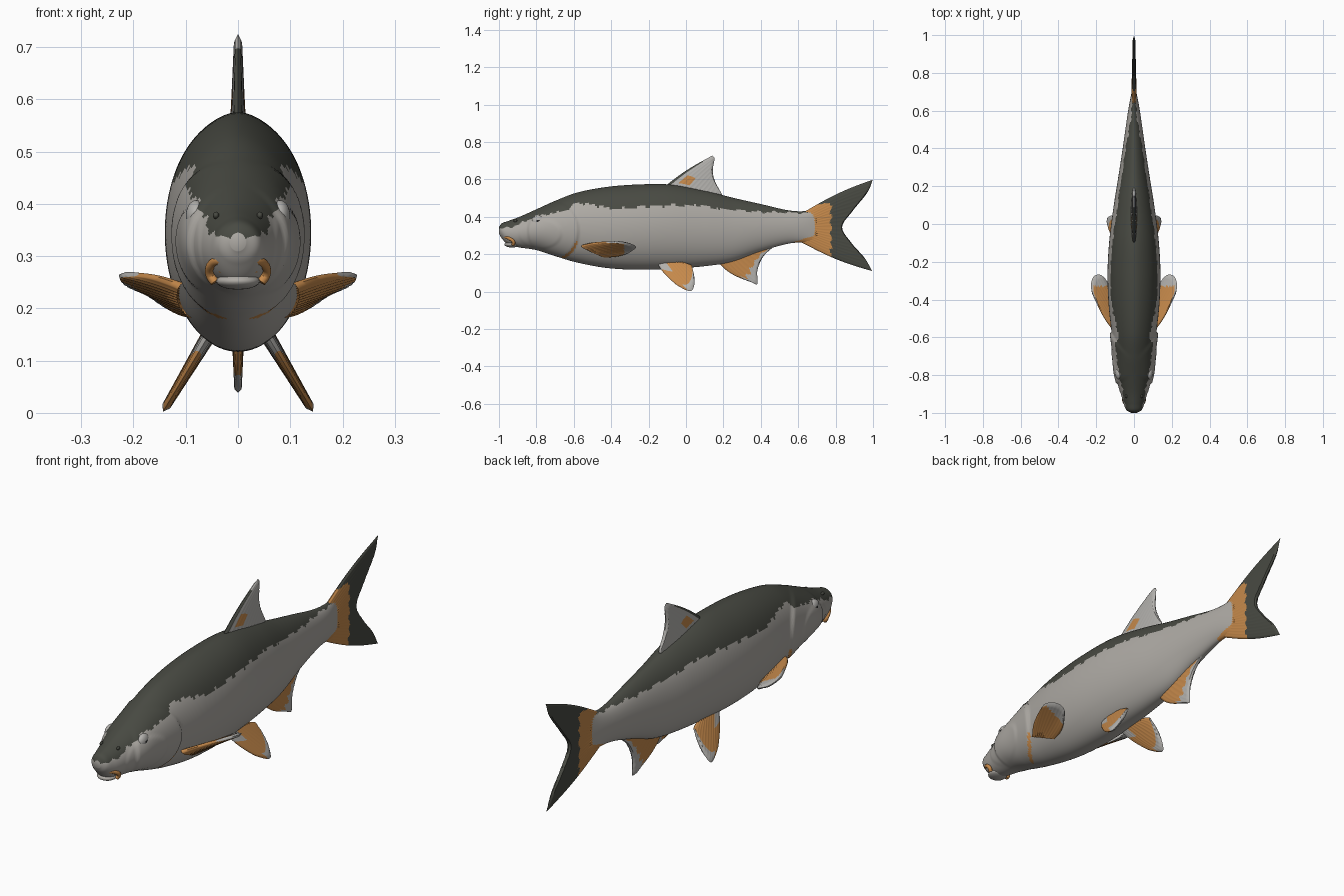
import bpy, bmesh, math
from mathutils import Vector

if "Cube" in bpy.data.objects:
    bpy.data.objects.remove(bpy.data.objects["Cube"])

COLOURS = {
    "dark_olive": (0.065, 0.068, 0.055),
    "silver_grey": (0.42, 0.40, 0.37),
    "fin_orange": (0.56, 0.25, 0.07),
    "fin_grey": (0.45, 0.44, 0.42),
    "pupil_black": (0.02, 0.02, 0.02),
}
MATS = []
for name, rgb in COLOURS.items():
    m = bpy.data.materials.new(name)
    m.use_nodes = True
    m.diffuse_color = (*rgb, 1)
    bsdf = m.node_tree.nodes["Principled BSDF"]
    bsdf.inputs["Base Color"].default_value = (*rgb, 1)
    bsdf.inputs["Roughness"].default_value = 0.6
    MATS.append(m)
DARK, SILVER, ORANGE, GREY, BLACK = range(5)


def spline(pts, t):
    """Point at t (0..1) on a smooth curve through pts."""
    pts = [Vector(p) for p in pts]
    f = min(max(t, 0), 1) * (len(pts) - 1)
    i = min(int(f), len(pts) - 2)
    f -= i
    p1, p2 = pts[i], pts[i + 1]
    p0 = pts[i - 1] if i else p1 * 2 - p2
    p3 = pts[i + 2] if i + 2 < len(pts) else p2 * 2 - p1
    return 0.5 * (2 * p1 + (p2 - p0) * f + (2 * p0 - 5 * p1 + 4 * p2 - p3) * f * f
                  + (3 * p1 - p0 - 3 * p2 + p3) * f ** 3)


def level(pts, y):
    """Straight interpolation of height along y."""
    for (a, za), (b, zb) in zip(pts, pts[1:]):
        if y <= b:
            return za + (zb - za) * max(0, (y - a) / (b - a))
    return pts[-1][1]


def finish(name, bm, mirror=False, angle=50):
    bmesh.ops.recalc_face_normals(bm, faces=bm.faces)
    me = bpy.data.meshes.new(name)
    bm.to_mesh(me)
    bm.free()
    for m in MATS:
        me.materials.append(m)
    ob = bpy.data.objects.new(name, me)
    bpy.context.collection.objects.link(ob)
    if mirror:
        ob.modifiers.new("Mirror", "MIRROR").use_mirror_merge = False
    bpy.ops.object.select_all(action="DESELECT")
    ob.select_set(True)
    bpy.context.view_layer.objects.active = ob
    bpy.ops.object.shade_smooth_by_angle(angle=math.radians(angle))


# Body: stations of (y, top, bottom, half width)
STATIONS = [
    (-1.0, 0.345, 0.31, 0.015), (-0.985, 0.365, 0.285, 0.04), (-0.95, 0.378, 0.25, 0.055),
    (-0.89, 0.40, 0.236, 0.072), (-0.8, 0.44, 0.222, 0.094), (-0.7, 0.485, 0.19, 0.104),
    (-0.58, 0.53, 0.155, 0.118), (-0.42, 0.56, 0.126, 0.135), (-0.25, 0.573, 0.117, 0.14),
    (-0.08, 0.572, 0.122, 0.13), (0.1, 0.54, 0.136, 0.107), (0.25, 0.502, 0.16, 0.083),
    (0.4, 0.468, 0.215, 0.06), (0.54, 0.436, 0.255, 0.04), (0.63, 0.43, 0.262, 0.026),
    (0.7, 0.445, 0.25, 0.012), (0.73, 0.445, 0.25, 0.004),
]
BACK_LINE = [(-1.0, 0.335), (-0.93, 0.345), (-0.85, 0.38), (-0.8, 0.405), (-0.7, 0.42),
             (-0.63, 0.44), (-0.59, 0.475), (-0.5, 0.467), (-0.4, 0.442), (-0.1, 0.46),
             (0.05, 0.463), (0.2, 0.44), (0.4, 0.425), (0.7, 0.42)]


def gill(y, z):
    """Distance from the gill cover's centre; 1 is its rim."""
    return math.hypot((y + 0.71) / 0.14, (z - 0.325) / 0.16)


def body_colour(c):
    edge = level(BACK_LINE, c.y) + 0.004 * math.sin(c.y * 70) + 0.003 * math.sin(c.y * 163)
    if c.y > 0.69 or (c.y > 0.58 and c.z < 0.3 - (0.69 - c.y) * 0.3):
        return ORANGE
    if 0.92 < gill(c.y, c.z) < 1.02 and c.y > -0.66 and 0.18 < c.z < 0.27:
        return ORANGE
    return DARK if c.z > edge else SILVER


RINGS, SIDES = 240, 96
bm = bmesh.new()
rings = []
for i in range(RINGS + 1):
    y, top, bot, w = spline(STATIONS, i / RINGS)
    mid, half = (top + bot) / 2, (top - bot) / 2
    ring = []
    for k in range(SIDES):
        a = 2 * math.pi * k / SIDES
        x, z = w * math.cos(a), mid + half * math.sin(a)
        x *= 1 - 0.15 * max(0, math.sin(a)) ** 8
        # Raised gill cover and a shallow cheek plate
        x *= 1 + 0.09 * min(1, max(0, (1 - gill(y, z)) / 0.08))
        r = math.hypot((y + 0.78) / 0.12, (z - 0.31) / 0.085)
        x *= 1 + 0.035 * min(1, max(0, (1 - r) / 0.12))
        ring.append(bm.verts.new((x, y, z)))
    rings.append(ring)
for a, b in zip(rings, rings[1:]):
    for k in range(SIDES):
        n = (k + 1) % SIDES
        f = bm.faces.new((a[k], a[n], b[n], b[k]))
        f.material_index = body_colour(f.calc_center_median())
for ring, col in ((rings[0], SILVER), (rings[-1], ORANGE)):
    bm.faces.new(ring).material_index = col
finish("body", bm, angle=60)


def fin(name, base, tip, thick, rule, mirror=False, bow=0.0, cols=36, rows=16):
    """Ribbed, round-edged blade stretched from a base curve to a tip curve."""
    b0, b1 = Vector(base[0]), Vector(base[-1])
    out = spline(tip, 0.5) - spline(base, 0.5)
    nrm = (b1 - b0).cross(out).normalized()
    bm = bmesh.new()
    for side in (1, -1):
        grid = []
        for i in range(cols + 1):
            u = i / cols
            p, q = spline(base, u), spline(tip, u)
            line = []
            for j in range(rows + 1):
                v = j / rows
                spread = (b0 - b1).normalized() * bow * (1 - 2 * u) * math.sin(math.pi * v)
                t = thick * (1 - 0.45 * v) * math.sin(math.pi * u) ** 0.3 if 0 < i < cols else 0
                t *= 0 if j == rows else (0.88 if i % 3 == 0 else 1)
                line.append(bm.verts.new(p.lerp(q, v) + spread + nrm * t * side))
            grid.append(line)
        for i in range(cols):
            for j in range(rows):
                f = bm.faces.new((grid[i][j], grid[i + 1][j], grid[i + 1][j + 1], grid[i][j + 1]))
                f.material_index = rule((i + 0.5) / cols, (j + 0.5) / rows,
                                        f.calc_center_median())
    bmesh.ops.remove_doubles(bm, verts=bm.verts, dist=1e-5)
    finish(name, bm, mirror)


def flat(*pts):
    return [(0, y, z) for y, z in pts]


# Forked tail with an orange root
fin("tail_fin", flat((0.63, 0.425), (0.65, 0.38), (0.65, 0.345), (0.65, 0.31), (0.62, 0.262)),
    flat((0.998, 0.598), (0.97, 0.53), (0.89, 0.43), (0.835, 0.345), (0.885, 0.26),
         (0.955, 0.18), (0.995, 0.11)), 0.016,
    lambda u, v, c: ORANGE if c.y < 0.775 + 0.006 * math.sin(u * 40)
    and c.z < 0.475 - (0.78 - c.y) * 0.1 else DARK, bow=0.014, cols=60, rows=40)


# Dorsal fin, dark along its leading edge
def dorsal_colour(u, v, c):
    if u < 0.06 and v < 0.8:
        return DARK
    return ORANGE if 0.15 < v < 0.36 and 0.14 < u < 0.32 else GREY


fin("dorsal_fin", flat((-0.11, 0.565), (0.0, 0.55), (0.09, 0.53), (0.165, 0.505)),
    flat((0.14, 0.727), (0.152, 0.71), (0.143, 0.645), (0.155, 0.59), (0.19, 0.525)), 0.016,
    dorsal_colour, bow=0.012)

# Anal fin
fin("anal_fin", flat((0.17, 0.16), (0.25, 0.18), (0.33, 0.21), (0.41, 0.245)),
    flat((0.35, 0.05), (0.382, 0.042), (0.382, 0.115), (0.415, 0.19), (0.475, 0.245)), 0.014,
    lambda u, v, c: ORANGE if v < 0.7 + 0.06 * math.sin(u * 40) else GREY, bow=0.022)


def splay(*pts):
    return [(0.055 + (0.15 - z) * 0.6, y, z) for y, z in pts]


# Pelvic fins, splayed down and out
def pelvic_colour(u, v, c):
    return GREY if (v > 0.84 and u > 0.25) or (u < 0.3 and v < 0.35) else ORANGE


fin("pelvic_fins", splay((-0.16, 0.165), (-0.11, 0.16), (-0.05, 0.155), (0.0, 0.15)),
    splay((-0.05, 0.035), (0.0, 0.008), (0.03, 0.005), (0.045, 0.04), (0.043, 0.09),
          (0.03, 0.135)), 0.015, pelvic_colour, mirror=True, bow=0.015)

# Pectoral fins, spread sideways like paddles
fin("pectoral_fins", [(0.11, -0.56, 0.245), (0.105, -0.5, 0.22), (0.085, -0.43, 0.185)],
    [(0.195, -0.42, 0.265), (0.227, -0.34, 0.265), (0.215, -0.28, 0.25),
     (0.175, -0.27, 0.232), (0.14, -0.31, 0.205)], 0.015,
    lambda u, v, c: GREY if c.y > -0.33 or v > 0.93 else ORANGE, mirror=True, bow=0.012)


def ball(name, centre, size, rule, mirror=False):
    bm = bmesh.new()
    bmesh.ops.create_uvsphere(bm, u_segments=24, v_segments=16, radius=1)
    for f in bm.faces:
        f.material_index = rule(f.calc_center_median())
    for v in bm.verts:
        v.co = Vector(a * s + c for a, s, c in zip(v.co, size, centre))
    finish(name, bm, mirror)


# Eyes, nostrils and mouth
ball("eyes", (0.08, -0.79, 0.377), (0.02, 0.034, 0.03),
     lambda n: BLACK if math.hypot(n.y, n.z) < 0.3 and n.x > 0 else GREY, True)
ball("nostrils", (0.042, -0.912, 0.378), (0.006, 0.01, 0.007), lambda n: DARK, True)
ball("upper_lip", (0, -0.962, 0.316), (0.046, 0.033, 0.02), lambda n: SILVER)
ball("mouth_inside", (0, -0.943, 0.277), (0.044, 0.03, 0.02), lambda n: ORANGE)
ball("chin", (0, -0.93, 0.252), (0.042, 0.042, 0.016), lambda n: SILVER)

# Drooping orange lip
curve = bpy.data.curves.new("lip", "CURVE")
curve.dimensions = "3D"
curve.bevel_depth = 0.009
curve.bevel_resolution = 3
curve.use_fill_caps = True
half_lip = [(0.028, -0.968, 0.293), (0.049, -0.945, 0.285), (0.053, -0.922, 0.264),
            (0.044, -0.925, 0.25)]
arch = [(-x, y, z) for x, y, z in reversed(half_lip)] + half_lip
path = curve.splines.new("BEZIER")
path.bezier_points.add(len(arch) - 1)
for p, co in zip(path.bezier_points, arch):
    p.co = co
    p.handle_left_type = p.handle_right_type = "AUTO"
curve.materials.append(MATS[ORANGE])
bpy.context.collection.objects.link(bpy.data.objects.new("lip", curve))
